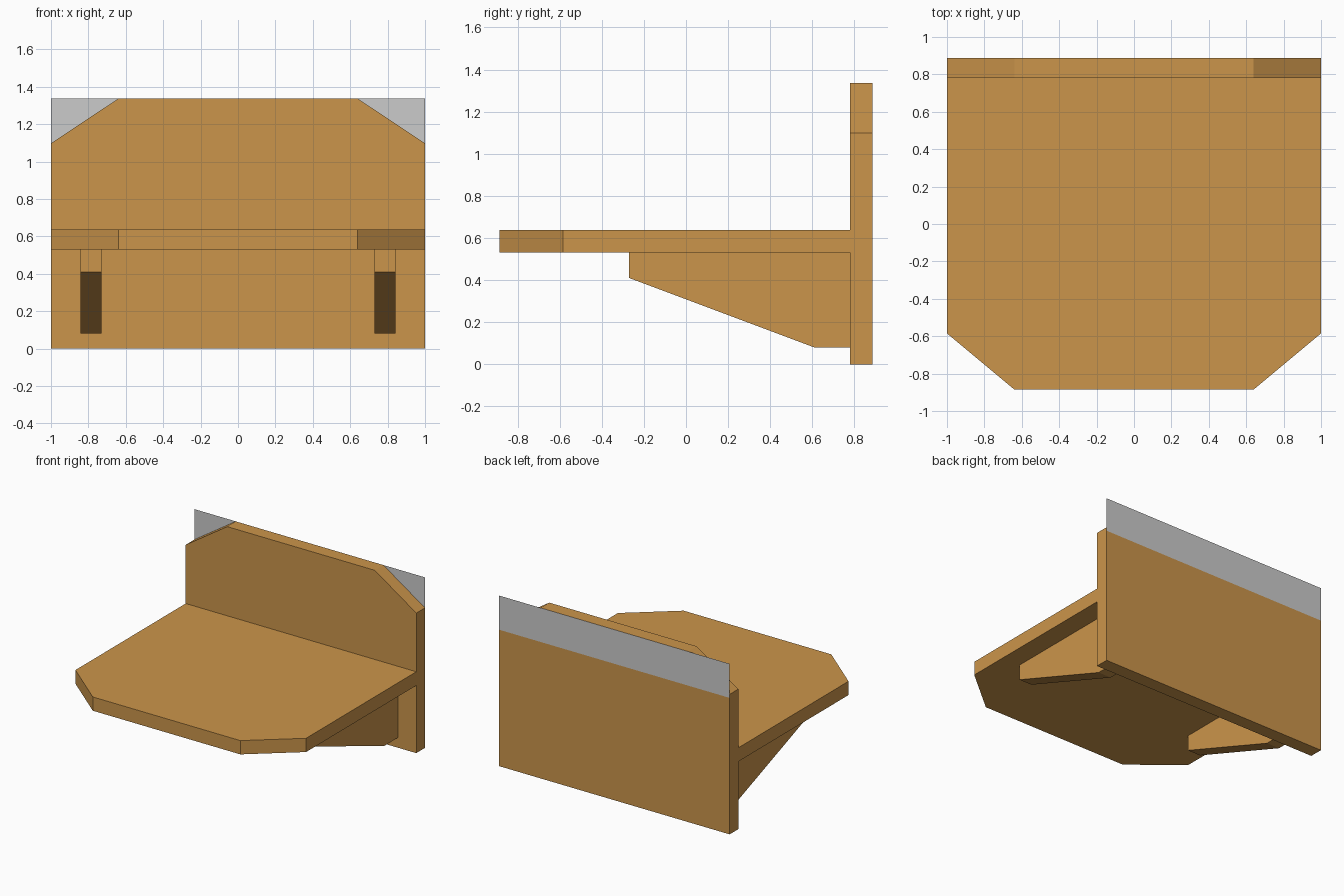
import bpy
import bmesh

if "Cube" in bpy.data.objects:
    bpy.data.objects.remove(bpy.data.objects["Cube"])

wood = bpy.data.materials.new("wood")
wood.diffuse_color = (0.60, 0.30, 0.07, 1)
wood.use_nodes = True
wood.node_tree.nodes["Principled BSDF"].inputs["Base Color"].default_value = wood.diffuse_color


def extrude_profile(name, points, depth, material=None):
    """Make a face from 3D points and, if depth is given, extrude it."""
    bm = bmesh.new()
    face = bm.faces.new([bm.verts.new(p) for p in points])
    if depth:
        new = bmesh.ops.extrude_face_region(bm, geom=[face], use_keep_orig=True)["geom"]
        verts = [v for v in new if isinstance(v, bmesh.types.BMVert)]
        bmesh.ops.translate(bm, verts=verts, vec=depth)
        bmesh.ops.recalc_face_normals(bm, faces=bm.faces)
    mesh = bpy.data.meshes.new(name)
    bm.to_mesh(mesh)
    bm.free()
    obj = bpy.data.objects.new(name, mesh)
    bpy.context.collection.objects.link(obj)
    if material:
        mesh.materials.append(material)
    return obj


BACK, FRONT, INNER = 0.887, -0.885, 0.78
TOP, HALF, FLAT = 1.337, 1.0, 0.64

# Shelf board with clipped front corners
shelf = [(HALF, INNER), (-HALF, INNER), (-HALF, -0.585),
         (-FLAT, FRONT), (FLAT, FRONT), (HALF, -0.585)]
extrude_profile("shelf", [(x, y, 0.53) for x, y in shelf], (0, 0, 0.108), wood)

# Upright back board with clipped top corners
back = [(-HALF, 0), (HALF, 0), (HALF, 1.098),
        (FLAT, TOP), (-FLAT, TOP), (-HALF, 1.098)]
extrude_profile("back_board", [(x, INNER, z) for x, z in back],
                (0, BACK - INNER, 0), wood)

# Tapered support brackets under the shelf
bracket = [(-0.27, 0.53), (-0.27, 0.41), (0.61, 0.08), (INNER, 0.08), (INNER, 0.53)]
for side, name in ((-1, "left_bracket"), (1, "right_bracket")):
    extrude_profile(name, [(side * 0.73, y, z) for y, z in bracket],
                    (side * 0.112, 0, 0), wood)

# Thin grey wall sheet lying against the rear of the back board
extrude_profile("wall_sheet", [(HALF, BACK - 0.0004, 0), (-HALF, BACK - 0.0004, 0),
                               (-HALF, BACK + 0.0001, TOP), (HALF, BACK + 0.0001, TOP)],
                None)
